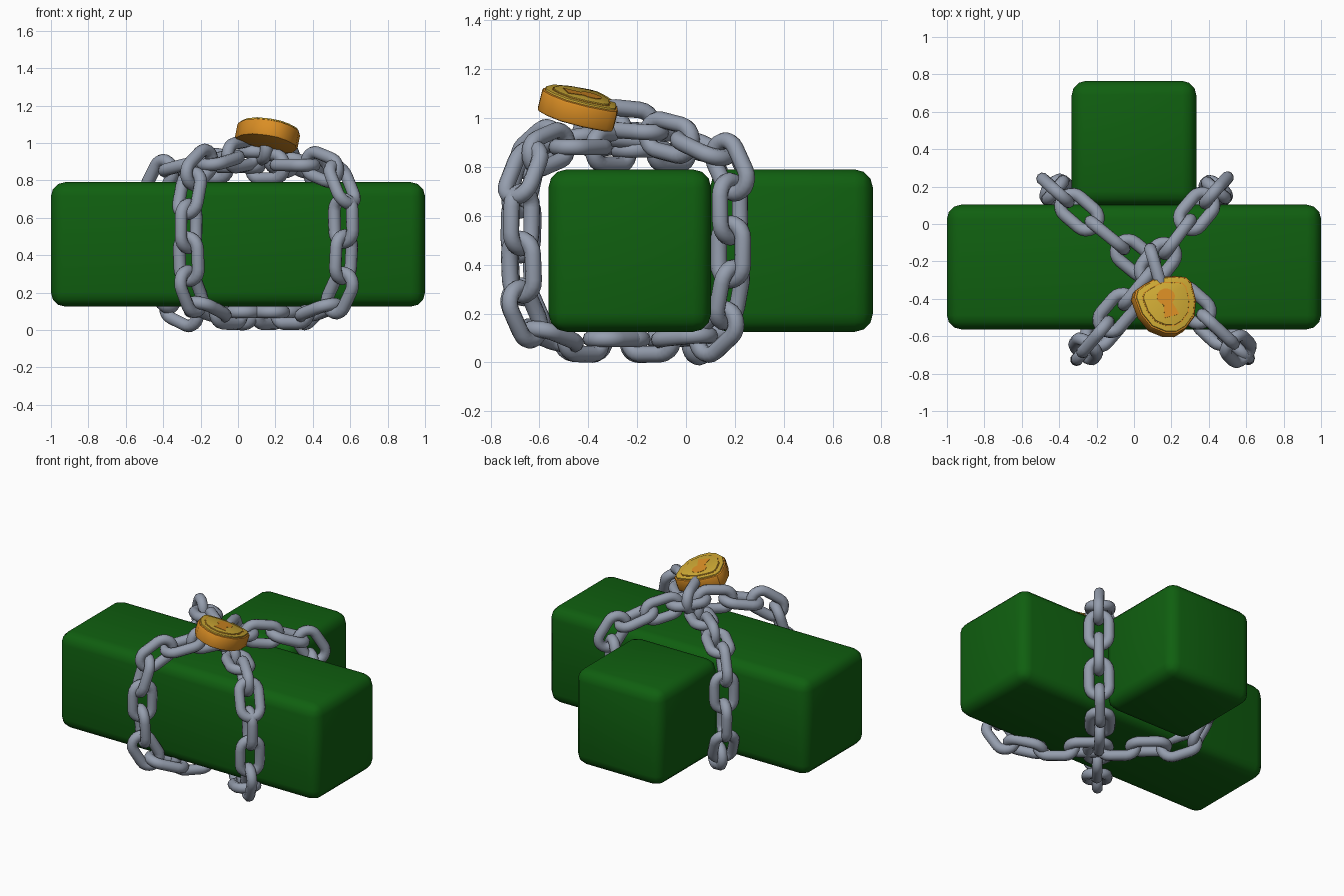
import bpy, bmesh, math
from mathutils import Vector, Matrix

if "Cube" in bpy.data.objects:
    bpy.data.objects.remove(bpy.data.objects["Cube"])

def material(name, rgb):
    m = bpy.data.materials.new(name)
    m.diffuse_color = (*rgb, 1)
    m.use_nodes = True
    m.node_tree.nodes["Principled BSDF"].inputs["Base Color"].default_value = m.diffuse_color
    return m

GREEN = material("dark green", (0.005, 0.115, 0.005))
STEEL = material("blue grey steel", (0.30, 0.34, 0.42))
ORANGE = material("orange brass", (0.70, 0.27, 0.018))
YELLOW = material("yellow brass", (0.62, 0.40, 0.035))

def finish(bm, name, mat, angle=35):
    bmesh.ops.recalc_face_normals(bm, faces=bm.faces[:])
    me = bpy.data.meshes.new(name)
    bm.to_mesh(me)
    bm.free()
    ob = bpy.data.objects.new(name, me)
    bpy.context.collection.objects.link(ob)
    me.materials.append(mat)
    bpy.ops.object.select_all(action='DESELECT')
    ob.select_set(True)
    bpy.context.view_layer.objects.active = ob
    bpy.ops.object.shade_smooth_by_angle(angle=math.radians(angle))
    return ob

# Rounded green blocks forming a T
def block(name, lo, hi, bevel=0.075):
    lo, hi = Vector(lo), Vector(hi)
    bm = bmesh.new()
    bmesh.ops.create_cube(bm, size=1)
    for v in bm.verts:
        v.co = Vector(((hi[i] + lo[i]) / 2 + v.co[i] * (hi[i] - lo[i]) for i in range(3)))
    bmesh.ops.bevel(bm, geom=bm.edges[:], offset=bevel, segments=3,
                    profile=0.5, affect='EDGES')
    finish(bm, name, GREEN)

block("cross_block", (-1, -0.563, 0.125), (1, 0.103, 0.79))
block("rear_block", (-0.333, 0.098, 0.125), (0.333, 0.765, 0.79))

# One oval link: a round wire swept along a stadium outline
def add_link(bm, mat, length=0.30, width=0.195, wire=0.034, arc=10, sides=10):
    r = width / 2 - wire
    half = length / 2 - wire - r
    rings = []
    for end in (1, -1):
        for i in range(arc + 1):
            a = math.pi * i / arc - math.pi / 2
            d = Vector((math.cos(a), math.sin(a), 0)) * end
            c = Vector((half * end, 0, 0)) + d * r
            rings.append([bm.verts.new(mat @ (c + d * wire * math.cos(t)
                          + Vector((0, 0, wire * math.sin(t)))))
                          for t in (2 * math.pi * k / sides for k in range(sides))])
    for i, a in enumerate(rings):
        b = rings[(i + 1) % len(rings)]
        for k in range(sides):
            j = (k + 1) % sides
            bm.faces.new((a[k], a[j], b[j], b[k]))

def frame(x_axis, z_axis, origin):
    x = x_axis.normalized()
    y = z_axis.cross(x).normalized()
    z = x.cross(y)
    m = Matrix((x, y, z)).transposed().to_4x4()
    m.translation = origin
    return m

# Closed smooth path, sampled evenly
def smooth_loop(points, count):
    p = [Vector(q) for q in points]
    n, fine = len(p), []
    for i in range(n):
        a, b, c, d = (p[(i + k) % n] for k in (-1, 0, 1, 2))
        for s in range(20):
            t = s / 20
            fine.append(0.5 * (2 * b + (c - a) * t + (2 * a - 5 * b + 4 * c - d) * t * t
                               + (3 * b - a - 3 * c + d) * t ** 3))
    fine.append(fine[0])
    total = sum((fine[i + 1] - fine[i]).length for i in range(len(fine) - 1))
    out, run, k = [], 0, 0
    for i in range(len(fine) - 1):
        seg = (fine[i + 1] - fine[i]).length
        while k < count and run + seg >= total * k / count:
            out.append(fine[i].lerp(fine[i + 1], (total * k / count - run) / seg))
            k += 1
        run += seg
    return out

# Chain loop: links alternate by a quarter turn about the path
def chain(name, points, count):
    pts = smooth_loop(points, count)
    side = (Vector(points[0]) - Vector(points[4])).cross(Vector((0, 0, 1)))
    bm = bmesh.new()
    for i, c in enumerate(pts):
        tangent = pts[(i + 1) % count] - pts[i - 1]
        m = frame(tangent, side, c)
        add_link(bm, m @ Matrix.Rotation(math.pi / 2 * (i % 2), 4, 'X'))
    finish(bm, name, STEEL, 60)

# Back left to front right
chain("chain_lower", [
    (-0.42, 0.18, 0.80), (-0.30, 0.07, 0.87), (0.09, -0.25, 0.87), (0.36, -0.48, 0.88),
    (0.53, -0.64, 0.84), (0.56, -0.67, 0.70), (0.56, -0.67, 0.30), (0.51, -0.63, 0.14),
    (0.36, -0.48, 0.10), (-0.2, 0.0, 0.10), (-0.36, 0.13, 0.13), (-0.42, 0.18, 0.30),
    (-0.42, 0.18, 0.65)], 20)
# Back right to front left
chain("chain_upper", [
    (0.44, 0.18, 0.80), (0.33, 0.06, 0.88), (0.11, -0.23, 0.95), (-0.08, -0.46, 0.91),
    (-0.23, -0.63, 0.85), (-0.26, -0.67, 0.70), (-0.26, -0.67, 0.30), (-0.22, -0.62, 0.14),
    (-0.08, -0.46, 0.10), (0.24, -0.05, 0.10), (0.39, 0.13, 0.13), (0.44, 0.18, 0.30),
    (0.44, 0.18, 0.65)], 20)

# Padlock frame: tilted, local +y points to the shackle
normal = Vector((0.2, 0.25, 1)).normalized()
right = Vector((0.95, 0.3, 0))
right -= normal * right.dot(normal)
lock = frame(right, normal, Vector((0.17, -0.435, 1.045)))

def plate(name, outline, scale, z0, z1, mat, bevel=0.0):
    bm = bmesh.new()
    f = bm.faces.new([bm.verts.new((x * scale, y * scale, z0)) for x, y in outline])
    ext = bmesh.ops.extrude_face_region(bm, geom=[f])
    for g in ext['geom']:
        if isinstance(g, bmesh.types.BMVert):
            g.co.z = z1
    if bevel:
        caps = [e for e in bm.edges if abs(e.verts[0].co.z - e.verts[1].co.z) < 1e-5]
        bmesh.ops.bevel(bm, geom=caps, offset=bevel, segments=2, profile=0.5, affect='EDGES')
    bmesh.ops.transform(bm, matrix=lock, verts=bm.verts[:])
    finish(bm, name, mat)

half = [(0.0, 0.155), (0.09, 0.135), (0.145, 0.115), (0.165, 0.08), (0.16, -0.02),
        (0.125, -0.105), (0.06, -0.155), (0.0, -0.172)]
shield = half + [(-x, y) for x, y in half[-2:0:-1]]
keyhole = [(0.05 * math.sin(a), 0.035 + 0.045 * math.cos(a))
           for a in (math.radians(d) for d in range(-150, 151, 25))]
keyhole += [(0.042, -0.075), (-0.042, -0.075)]

plate("lock_body", shield, 1.0, -0.05, 0.042, ORANGE, 0.012)
plate("lock_face_rim", shield, 0.93, 0.035, 0.050, YELLOW, 0.004)
plate("lock_face_groove", shield, 0.76, 0.045, 0.052, ORANGE)
plate("lock_face_panel", shield, 0.73, 0.045, 0.056, YELLOW, 0.003)
plate("keyhole", keyhole, 1.0, 0.05, 0.058, ORANGE)

# Shackle link standing upright between padlock and crossing
bm = bmesh.new()
up = Vector((-0.28, 0.95, -0.1))
add_link(bm, frame(up, up.cross(Vector((0, 0, 1))), Vector((0.12, -0.245, 0.975))))
finish(bm, "shackle", STEEL, 60)
